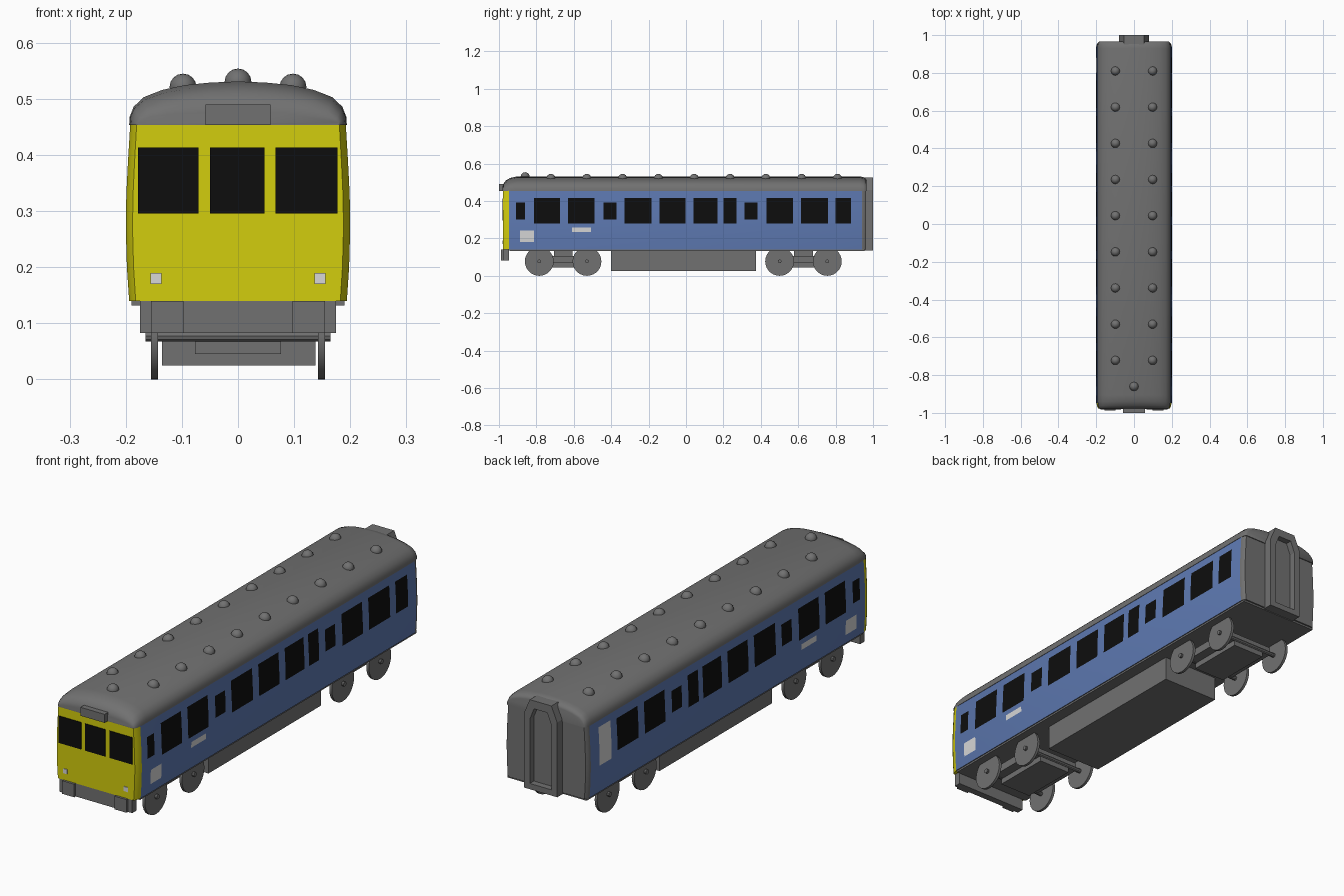
import bpy, bmesh, math
from mathutils import Matrix

if "Cube" in bpy.data.objects:
    bpy.data.objects.remove(bpy.data.objects["Cube"])


def mat(name, r, g, b):
    m = bpy.data.materials.new(name)
    m.diffuse_color = (r, g, b, 1)
    m.use_nodes = True
    m.node_tree.nodes["Principled BSDF"].inputs["Base Color"].default_value = m.diffuse_color
    return m


GREY = mat("mid grey", 0.165, 0.165, 0.165)
BLUE = mat("coach blue", 0.11, 0.19, 0.44)
YELLOW = mat("warning yellow", 0.65, 0.61, 0.004)
BLACK = mat("window black", 0.004, 0.004, 0.004)
LIGHT = mat("light grey", 0.68, 0.68, 0.68)


def finish(name, bm, mats, rule=None, smooth=None):
    if rule:
        for f in bm.faces:
            f.material_index = rule(f)
    me = bpy.data.meshes.new(name)
    bm.to_mesh(me)
    bm.free()
    for m in mats:
        me.materials.append(m)
    ob = bpy.data.objects.new(name, me)
    bpy.context.collection.objects.link(ob)
    if smooth:
        bpy.ops.object.select_all(action='DESELECT')
        ob.select_set(True)
        bpy.context.view_layer.objects.active = ob
        bpy.ops.object.shade_smooth_by_angle(angle=math.radians(smooth))
    return ob


def box(name, x0, x1, y0, y1, z0, z1, m=GREY):
    bm = bmesh.new()
    bmesh.ops.create_cube(bm, size=1)
    for v in bm.verts:
        v.co.x = x0 + (v.co.x + .5) * (x1 - x0)
        v.co.y = y0 + (v.co.y + .5) * (y1 - y0)
        v.co.z = z0 + (v.co.z + .5) * (z1 - z0)
    return finish(name, bm, [m])


def cyl_x(name, x0, x1, y, z, r, n):
    bm = bmesh.new()
    bmesh.ops.create_cone(bm, cap_ends=True, segments=n, radius1=r, radius2=r,
                          depth=x1 - x0, matrix=Matrix.Translation(((x0 + x1) / 2, y, z))
                          @ Matrix.Rotation(math.pi / 2, 4, 'Y'))
    return finish(name, bm, [GREY], smooth=35)


def loft(name, rings, mats, rule=None, smooth=None):
    bm = bmesh.new()
    rs = [[bm.verts.new(p) for p in r] for r in rings]
    n = len(rs[0])
    for a, b in zip(rs, rs[1:]):
        for i in range(n):
            bm.faces.new((a[i], a[(i + 1) % n], b[(i + 1) % n], b[i]))
    bm.faces.new(rs[0])
    bm.faces.new(rs[-1])
    bmesh.ops.recalc_face_normals(bm, faces=bm.faces[:])
    return finish(name, bm, mats, rule, smooth)


def ring(half, y, w=1.0, zbase=0.0, s=1.0):
    pts = half + [(-x, z) for x, z in reversed(half) if x > 0]
    return [(x * w, y, zbase + (z - zbase) * s) for x, z in pts]


# Body shell: lofted side profile, coloured by position along the car
SIDE = [(.194, .14), (.198, .2), (.2, .27), (.199, .33), (.196, .39), (.192, .456)]


def body_rule(f):
    c = f.calc_center_median()
    if c.y < -.948:
        return 1
    return 0 if c.y > .942 or abs(f.normal.z) > .8 else 2


loft("body_shell", [ring(SIDE, y, w) for y, w in
     [(-.978, .94), (-.968, .97), (-.947, 1), (.94, 1), (.952, .985), (.962, .95)]],
     [GREY, YELLOW, BLUE], body_rule, 25)

# Roof with rounded ends
ROOF = [(.194, .453), (.193, .468), (.186, .486), (.168, .503), (.135, .516),
        (.095, .5245), (.05, .529), (0, .531)]
loft("roof", [ring(ROOF, y, w, .453, s) for y, w, s in
     [(-.98, .93, .3), (-.975, .955, .52), (-.962, .98, .74), (-.94, .995, .9), (-.905, 1, 1),
      (.93, 1, 1), (.95, .99, .95), (.962, .97, .85), (.966, .94, .72)]], [GREY], smooth=40)

# Roof ventilators
vents = [(s * .098, .81 - i * .1915, .521) for i in range(9) for s in (-1, 1)]
for x, y, z in vents + [(0, -.86, .53)]:
    bm = bmesh.new()
    bmesh.ops.create_uvsphere(bm, u_segments=12, v_segments=8, radius=.024,
                              matrix=Matrix.Translation((x, y, z)))
    finish("roof_vent", bm, [GREY], smooth=50)


# Side plates that follow the curved body side
def side_x(z):
    for (xa, za), (xb, zb) in zip(SIDE, SIDE[1:]):
        if za <= z <= zb:
            return xa + (xb - xa) * (z - za) / (zb - za)


def side_plate(name, s, y0, y1, z0, z1, m):
    zs = [z0] + [z for _, z in SIDE if z0 < z < z1] + [z1]
    bm = bmesh.new()
    rows = [[bm.verts.new((s * (side_x(z) + .002), y, z)) for y in (y0, y1)] for z in zs]
    for a, b in zip(rows, rows[1:]):
        q = (a[0], a[1], b[1], b[0])
        bm.faces.new(q if s > 0 else q[::-1])
    finish(name, bm, [m])


tall = [(-.812, -.673), (-.63, -.49), (-.33, -.185), (-.142, -.003), (.04, .169),
        (.2, .27), (.43, .571), (.614, .759)]
small = [(-.909, -.861), (-.442, -.372), (.314, .383)]
for s in (-1, 1):
    for y0, y1 in tall:
        side_plate("side_window", s, y0, y1, .28, .417, BLACK)
    for y0, y1 in small:
        side_plate("door_window", s, y0, y1, .3, .393, BLACK)
    side_plate("side_panel", s, -.887, -.812, .18, .243, LIGHT)
    side_plate("side_strip", s, -.609, -.507, .233, .258, LIGHT)
side_plate("rear_side_window", 1, .8, .882, .28, .417, BLACK)
side_plate("rear_side_panel", -1, .8, .882, .26, .425, LIGHT)

# Cab front: windows, lamps, destination box, buffer beam
for x0, x1 in ((-.178, -.07), (-.05, .047), (.067, .177)):
    box("cab_window", x0, x1, -.981, -.975, .296, .413, BLACK)
for s in (-1, 1):
    box("lamp", s * .146 - .01, s * .146 + .01, -.981, -.975, .17, .19, LIGHT)
    box("buffer_block", s * .126 - .029, s * .126 + .029, -.988, -.95, .083, .14)
box("destination_box", -.058, .058, -1, -.93, .453, .49)
box("buffer_beam", -.175, .175, -.978, -.947, .083, .142)

# Rear gangway with recessed doorway
OUT = [(.08, .135), (.08, .46), (.052, .525)]
INN = [(.052, .16), (.052, .44), (.032, .49)]
loft("rear_gangway", [ring(OUT, .95), ring(OUT, 1), ring(INN, 1), ring(INN, .972)], [GREY])

# Underframe
box("floor_frame", -.19, .19, -.945, .955, .132, .147)
box("equipment_box", -.135, .138, -.4, .375, .025, .14)

# Bogies with two axles each
for yc in (-.657, .628):
    box("bogie_frame", -.12, .12, yc - .13, yc + .13, .07, .105)
    box("bogie_centre", -.077, .077, yc - .13, yc + .13, .045, .072)
    box("bogie_pivot", -.09, .09, yc - .05, yc + .05, .1, .135)
    for d in (-.1275, .1275):
        cyl_x("axle", -.165, .165, yc + d, .077, .01, 10)
        for s in (-1, 1):
            cyl_x("wheel", s * .149 - .006, s * .149 + .006, yc + d, .077, .077, 28)
